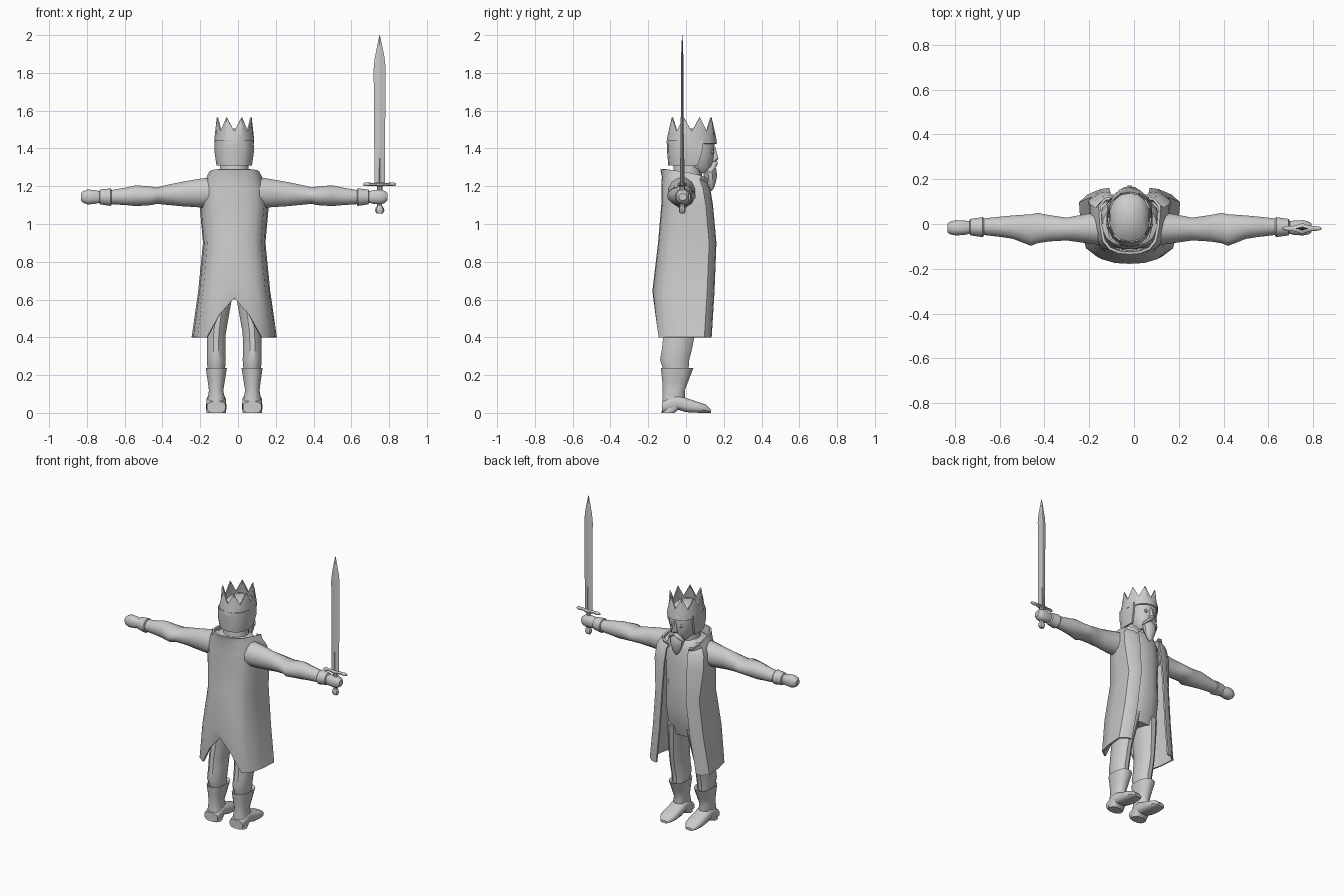
import bpy, bmesh, math

CX = -0.02  # body symmetry plane
grey = bpy.data.materials.new("light_grey")
grey.diffuse_color = (0.6, 0.6, 0.6, 1)


def finish(name, bm, angle=40, thick=0):
    bmesh.ops.recalc_face_normals(bm, faces=bm.faces)
    me = bpy.data.meshes.new(name)
    bm.to_mesh(me)
    bm.free()
    ob = bpy.data.objects.new(name, me)
    bpy.context.collection.objects.link(ob)
    me.materials.append(grey)
    bpy.ops.object.select_all(action='DESELECT')
    ob.select_set(True)
    bpy.context.view_layer.objects.active = ob
    if thick:
        mod = ob.modifiers.new("thickness", 'SOLIDIFY')
        mod.thickness, mod.offset = thick, 0
        bpy.ops.object.modifier_apply(modifier=mod.name)
    bpy.ops.object.shade_smooth_by_angle(angle=math.radians(angle))
    return ob


def grid(bm, rows, closed):
    vs = [[bm.verts.new(p) for p in r] for r in rows]
    n = len(vs[0])
    for a, b in zip(vs, vs[1:]):
        for i in range(n if closed else n - 1):
            j = (i + 1) % n
            bm.faces.new((a[i], a[j], b[j], b[i]))
    return vs


def loft(name, rings, axis, side=1, n=12, power=1.0, angle=40):
    """rings: (position along axis, a0, a1, b0, b1), extents on the other two axes."""
    bm = bmesh.new()
    rows = []
    for t, a0, a1, b0, b1 in rings:
        row = []
        for i in range(n):
            q = 2 * math.pi * (i + 0.5) / n
            c, s = math.cos(q), math.sin(q)
            a = (a0 + a1) / 2 + (a1 - a0) / 2 * math.copysign(abs(c) ** power, c)
            b = (b0 + b1) / 2 + (b1 - b0) / 2 * math.copysign(abs(s) ** power, s)
            x, y, z = {'Z': (a, b, t), 'X': (t, a, b), 'Y': (a, t, b)}[axis]
            row.append((CX + side * x, y, z))
        rows.append(row)
    vs = grid(bm, rows, True)
    bm.faces.new(vs[0])
    bm.faces.new(vs[-1])
    return finish(name, bm, angle)


def shell(name, rows, thick, angle=40):
    """Open mirrored sheet; each row runs from the back centre to the front edge."""
    bm = bmesh.new()
    grid(bm, [[(CX - x, y, z) for x, y, z in r[:0:-1]] + [(CX + x, y, z) for x, y, z in r]
              for r in rows], False)
    return finish(name, bm, angle, thick)


# Long open coat with a notched back hem and a raised collar
def coat_row(w, yb, yf, o, zs):
    pts = [(0, yb), (.35 * w, yb + .004), (.65 * w, yb + .02), (.86 * w, yb + .055),
           (.96 * w, (yb + yf) / 2), (w, yf - .035), ((w + o) / 2, yf - .004), (o, yf)]
    return [(x, y, z) for (x, y), z in zip(pts, zs)]


coat = [coat_row(.133, -.13, .115, .085, [1.29, 1.29, 1.29, 1.285, 1.275, 1.255, 1.24, 1.235]),
        coat_row(.147, -.122, .105, .075, [1.25, 1.25, 1.25, 1.25, 1.245, 1.235, 1.22, 1.21])]
for z, w, yb, yf, o in [(1.19, .172, -.125, .122, .08), (1.10, .178, -.125, .137, .085),
                        (.9, .16, -.142, .155, .09), (.645, .185, -.172, .145, .115)]:
    coat.append(coat_row(w, yb, yf, o, [z] * 8))
coat.append(coat_row(.22, -.16, .13, .15, [.61, .52] + [.4] * 6))
shell("coat", coat, .012)

# Torso and neck
loft("torso", [(.60, -.12, .12, -.09, .075), (.68, -.135, .135, -.105, .10),
               (.8, -.135, .135, -.11, .125), (.95, -.13, .13, -.115, .125),
               (1.1, -.14, .14, -.11, .12), (1.2, -.14, .14, -.11, .105),
               (1.25, -.12, .12, -.10, .09), (1.268, -.07, .07, -.06, .07)], 'Z', n=16, power=.85)
loft("neck", [(1.22, -.085, .085, -.075, .085), (1.34, -.075, .075, -.065, .09)], 'Z')

# Legs, boots, arms, cuffs and hands
for s, tag in ((-1, "left"), (1, "right")):
    loft(tag + "_leg", [(.22, .048, .142, -.12, .015), (.28, .043, .147, -.14, .02),
                        (.34, .045, .147, -.13, .035), (.42, .043, .147, -.122, .05),
                        (.55, .02, .142, -.115, .075), (.66, .0, .135, -.10, .095)], 'Z', s)
    loft(tag + "_boot", [(.0, .042, .148, -.13, -.06), (.05, .043, .147, -.128, .0),
                         (.12, .057, .135, -.125, -.005), (.17, .048, .142, -.128, .015),
                         (.238, .037, .152, -.136, .042), (.225, .06, .13, -.11, .01)], 'Z', s, power=.85)
    loft(tag + "_foot", [(-.128, .045, .145, 0, .06), (-.08, .042, .148, 0, .09),
                         (-.05, .042, .148, .018, .10), (0, .042, .148, .003, .08),
                         (.06, .04, .15, 0, .06), (.105, .048, .142, 0, .045),
                         (.132, .07, .12, 0, .018)], 'Y', s, power=.7)
    loft(tag + "_sleeve", [(.10, -.10, .06, 1.09, 1.252), (.18, -.09, .05, 1.085, 1.243),
                           (.28, -.075, .03, 1.092, 1.225), (.36, -.08, .042, 1.10, 1.208),
                           (.41, -.088, .052, 1.105, 1.195), (.44, -.10, .046, 1.098, 1.2),
                           (.52, -.068, .04, 1.093, 1.207), (.57, -.06, .035, 1.098, 1.195),
                           (.67, -.048, .024, 1.105, 1.178)], 'X', s)
    loft(tag + "_cuff", [(.65, -.055, .028, 1.098, 1.185), (.655, -.06, .032, 1.094, 1.19),
                         (.71, -.052, .024, 1.103, 1.184), (.715, -.04, .015, 1.11, 1.175)], 'X', s)
    loft(tag + "_hand", [(.70, -.04, .012, 1.115, 1.17), (.735, -.05, .016, 1.106, 1.18),
                         (.775, -.052, .018, 1.102, 1.184), (.80, -.047, .012, 1.112, 1.174),
                         (.812, -.038, .003, 1.125, 1.162)], 'X', s, power=.85)

# Head and long hair framing the face
loft("head", [(1.27, -.04, .04, .04, .115), (1.30, -.068, .068, -.03, .138),
              (1.36, -.082, .082, -.08, .148), (1.42, -.09, .09, -.09, .152),
              (1.46, -.088, .088, -.085, .145), (1.49, -.06, .06, -.05, .11),
              (1.505, -.02, .02, .0, .06)], 'Z', n=16, power=.85)


def hair_row(z, w, yb, yf):
    return [(0, yb, z), (.5 * w, yb + .008, z), (.85 * w, yb + .035, z),
            (w, yb + .09, z), (.95 * w, yf, z)]


shell("hair", [hair_row(1.445, .097, -.095, .09), hair_row(1.38, .098, -.094, .085),
               hair_row(1.31, .088, -.088, .06)], .012)

# Crown: tapered band with eight points
bm = bmesh.new()
rows = [[], [], []]
for i in range(16):
    q = i * math.pi / 8
    c, s = math.cos(q), math.sin(q)
    for row, rx, ry, z in zip(rows, (.1, .1, .095), (.13, .125, .11),
                              (1.425, 1.46, 1.565 if i % 2 else 1.49)):
        row.append((CX + rx * math.copysign(abs(c) ** .9, c), .03 + ry * s, z))
grid(bm, rows, True)
finish("crown", bm, 40, .008)

# Nose, eyes, moustache and beard
loft("nose", [(1.325, -.014, .014, .13, .15), (1.345, -.02, .02, .13, .174),
              (1.365, -.014, .014, .13, .168), (1.41, -.01, .01, .13, .155)], 'Z', n=8)
for s, tag in ((-1, "left"), (1, "right")):
    loft(tag + "_eye", [(1.37, .027, .045, .12, .145), (1.38, .022, .05, .12, .15),
                        (1.39, .027, .045, .12, .146)], 'Z', s, n=8)
    loft(tag + "_moustache", [(0, .135, .168, 1.313, 1.336), (.025, .135, .166, 1.298, 1.328),
                              (.05, .125, .148, 1.28, 1.30), (.058, .125, .13, 1.27, 1.278)],
         'X', s, n=8)
loft("beard", [(1.175, -.005, .005, .128, .138), (1.20, -.025, .025, .115, .152),
               (1.25, -.045, .045, .095, .164), (1.285, -.048, .048, .09, .162),
               (1.315, -.04, .04, .10, .15)], 'Z', n=10)

# Sword: blade with ridge and fuller, guard, grip and pommel
SX = .75 - CX


def sword_part(name, rings, n=4, dy=-.02):
    bm = bmesh.new()
    rows = [[(CX + SX + rx * math.cos(2 * math.pi * i / n),
              dy + ry * math.sin(2 * math.pi * i / n), z) for i in range(n)] for z, rx, ry in rings]
    vs = grid(bm, rows, True)
    bm.faces.new(vs[0])
    bm.faces.new(vs[-1])
    return finish(name, bm, 20 if n == 4 else 40)


sword_part("blade", [(1.2, .028, .009), (1.5, .029, .008), (1.82, .032, .007),
                     (1.88, .026, .006), (1.95, .012, .004), (2.0, .001, .001)])
sword_part("blade_spine", [(1.2, .008, .012), (1.34, .006, .011), (1.39, .001, .008)])
sword_part("grip", [(1.08, .013, .013), (1.21, .014, .014)], 8)
sword_part("pommel", [(1.055, .016, .012), (1.07, .025, .018), (1.085, .022, .017), (1.097, .012, .012)], 8)
loft("guard", [(SX - .087, -.024, -.016, 1.204, 1.216), (SX - .075, -.03, -.01, 1.20, 1.221),
               (SX - .03, -.034, -.006, 1.202, 1.218), (SX, -.046, .006, 1.196, 1.222),
               (SX + .03, -.034, -.006, 1.202, 1.218), (SX + .075, -.03, -.01, 1.20, 1.221),
               (SX + .087, -.024, -.016, 1.204, 1.216)], 'X', n=8)
